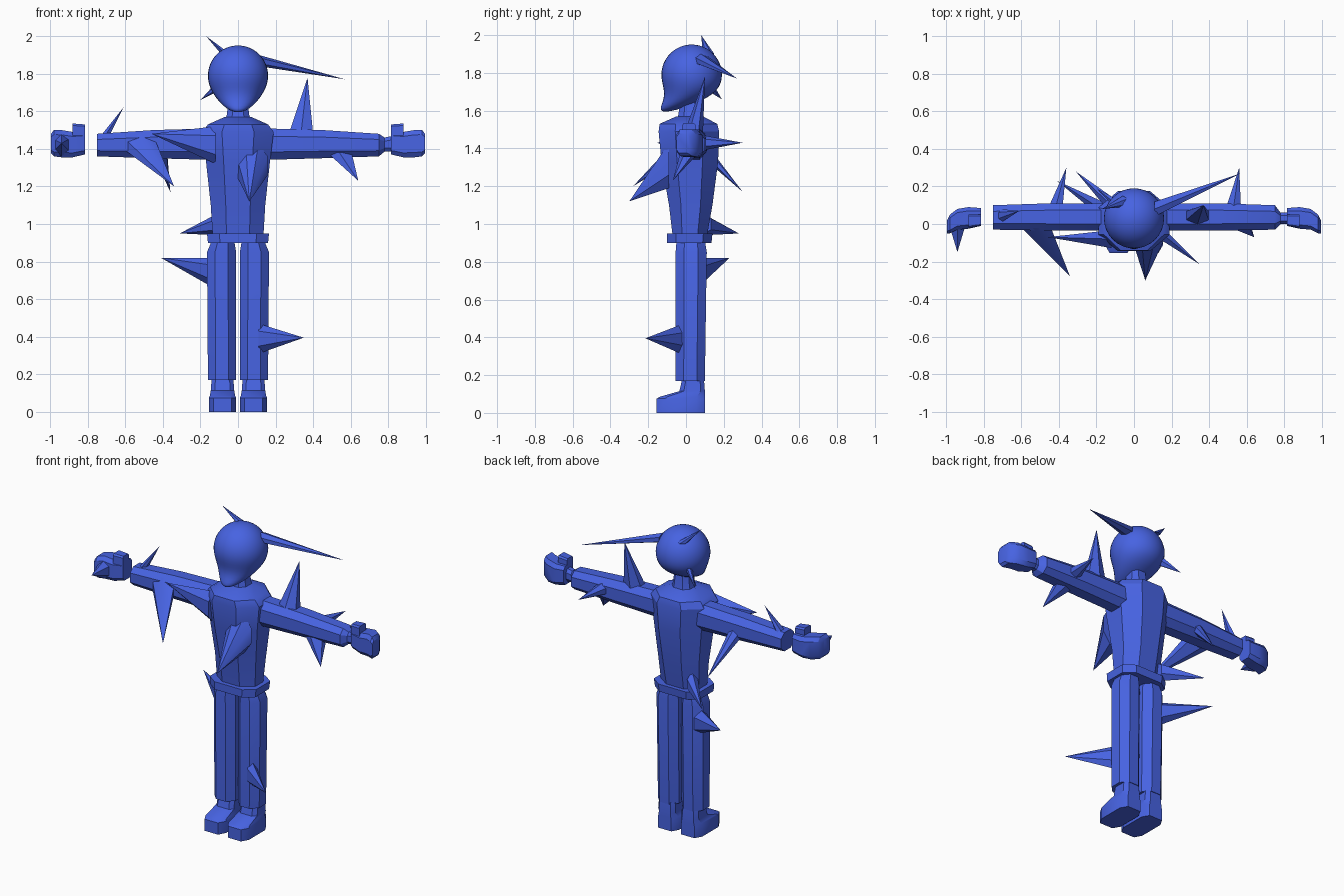
import bpy, bmesh, math
from mathutils import Vector

cube = bpy.data.objects.get("Cube")
if cube:
    bpy.data.objects.remove(cube, do_unlink=True)

blue = bpy.data.materials.new("royal blue")
blue.use_nodes = True
colour = (0.063, 0.125, 0.76, 1)
blue.diffuse_color = colour
blue.node_tree.nodes["Principled BSDF"].inputs["Base Color"].default_value = colour


def finish(name, bm, angle=30):
    bmesh.ops.recalc_face_normals(bm, faces=bm.faces[:])
    mesh = bpy.data.meshes.new(name)
    bm.to_mesh(mesh)
    bm.free()
    mesh.materials.append(blue)
    obj = bpy.data.objects.new(name, mesh)
    bpy.context.collection.objects.link(obj)
    bpy.ops.object.select_all(action='DESELECT')
    obj.select_set(True)
    bpy.context.view_layer.objects.active = obj
    bpy.ops.object.shade_smooth_by_angle(angle=math.radians(angle))
    return obj


def loft(name, axis, rings, cut=0.5, side=1):
    """Skin chamfered rectangles (position, u low, u high, v low, v high) along x or z."""
    bm = bmesh.new()
    k = 1 - cut
    outline = [(1, k), (k, 1), (-k, 1), (-1, k), (-1, -k), (-k, -1), (k, -1), (1, -k)]
    loops = []
    for pos, u0, u1, v0, v1 in rings:
        loop = []
        for a, b in outline:
            u = (u0 + u1) / 2 + a * (u1 - u0) / 2
            v = (v0 + v1) / 2 + b * (v1 - v0) / 2
            x, y, z = (pos, u, v) if axis == "x" else (u, v, pos)
            loop.append(bm.verts.new((x * side, y, z)))
        loops.append(loop)
    for low, high in zip(loops, loops[1:]):
        for i in range(len(low)):
            j = (i + 1) % len(low)
            bm.faces.new((low[i], low[j], high[j], high[i]))
    bm.faces.new(loops[0])
    bm.faces.new(loops[-1])
    return finish(name, bm)


def spike(name, base, radii, tip, sides=6):
    """Pyramid from an elliptical base (the zero radius is the base normal) to a tip."""
    bm = bmesh.new()
    u, v = [i for i in range(3) if radii[i]]
    ring = []
    for i in range(sides):
        a = math.tau * (i + 0.5) / sides
        p = Vector(base)
        p[u] += radii[u] * math.cos(a)
        p[v] += radii[v] * math.sin(a)
        ring.append(bm.verts.new(p))
    top = bm.verts.new(tip)
    for i in range(sides):
        bm.faces.new((ring[i], ring[(i + 1) % sides], top))
    bm.faces.new(ring)
    return finish(name, bm, 35)


# Head: a sphere whose underside is drawn forward into a chin
bm = bmesh.new()
r = 0.16
bmesh.ops.create_uvsphere(bm, u_segments=32, v_segments=24, radius=r)
for vert in bm.verts:
    d = max(0, -vert.co.z / r) ** 4
    vert.co += Vector((0, 0.03 - 0.14 * d, 1.79 - 0.035 * d))
finish("head", bm, 60)

# Neck, torso and belt
loft("neck", "z", [(1.54, -.075, .075, -.05, .09), (1.58, -.06, .06, -.04, .08),
                   (1.66, -.05, .05, -.03, .07)])
loft("torso", "z", [(.93, -.135, .135, -.07, .11), (1.1, -.145, .145, -.09, .14),
                    (1.33, -.17, .17, -.13, .17), (1.49, -.19, .19, -.145, .175),
                    (1.53, -.16, .16, -.14, .165), (1.57, -.07, .07, -.05, .09)], 0.55)
loft("belt", "z", [(.9, -.16, .16, -.1, .135), (.95, -.165, .165, -.1, .14)], 0.4)

for side, label in ((1, "left"), (-1, "right")):
    # Arm, with a tapered wrist only where the hand is attached
    arm = [(.1, -.035, .11, 1.34, 1.51), (.45, -.035, .11, 1.35, 1.5),
           (.75, -.03, .1, 1.36, 1.48)]
    if side > 0:
        arm += [(.78, 0, .06, 1.385, 1.46), (.83, 0, .06, 1.385, 1.47)]
    loft(label + "_arm", "x", arm, 0.5, side)
    # Hand curling forward, and thumb
    loft(label + "_hand", "x", [(.815, -.01, .085, 1.37, 1.49), (.88, -.025, .09, 1.355, 1.49),
                                (.94, -.03, .08, 1.355, 1.5), (.98, -.05, .05, 1.36, 1.5),
                                (.995, -.05, .02, 1.375, 1.48)], 0.35, side)
    loft(label + "_thumb", "x", [(.815, -.01, .05, 1.45, 1.53), (.88, -.02, .05, 1.45, 1.535)],
         0.25, side)
    # Trouser leg and shoe
    loft(label + "_leg", "z", [(.17, .01, .16, -.055, .1), (.85, .01, .165, -.055, .11),
                               (.91, .02, .14, -.05, .1)], 0.55, side)
    loft(label + "_shoe", "z", [(0, .01, .155, -.155, .1), (.075, .01, .155, -.155, .1),
                                (.085, .015, .15, -.14, .1), (.115, .02, .145, -.035, .1),
                                (.18, .025, .14, -.02, .095)], 0.35, side)

# Head spikes
spike("crown_spike", (-.06, .12, 1.9), (.03, .03, 0), (-.17, .08, 2.0))
spike("temple_spike", (.11, .08, 1.87), (0, .045, .03), (.57, .27, 1.77))
spike("nape_spike", (-.1, .11, 1.74), (0, .03, .03), (-.2, .19, 1.66))

# Torso spikes
spike("chest_spike", (.075, -.09, 1.31), (.09, 0, .13), (.06, -.3, 1.12), 8)
spike("shoulder_spike", (-.12, -.08, 1.42), (0, .055, .1), (-.46, -.07, 1.48))
spike("hip_spike", (-.1, .08, 1.0), (0, .06, .06), (-.31, .28, .95))

# Left arm spikes
spike("left_arm_top_spike", (.335, .04, 1.48), (.075, .05, 0), (.37, .1, 1.78))
spike("left_arm_lower_spike", (.54, .02, 1.38), (.075, .05, 0), (.64, -.07, 1.23))
spike("left_arm_back_spike", (.53, .09, 1.43), (.045, 0, .04), (.56, .3, 1.43))

# Right arm and hand spikes
spike("right_arm_front_spike", (-.52, -.02, 1.42), (.09, 0, .06), (-.34, -.28, 1.2))
spike("right_arm_back_spike", (-.42, .08, 1.41), (.045, 0, .05), (-.36, .3, 1.17))
spike("right_wrist_spike", (-.72, .04, 1.45), (.03, .04, 0), (-.61, .07, 1.62))
spike("right_hand_spike", (-.94, -.02, 1.42), (.045, 0, .06), (-.94, -.15, 1.43))

# Leg spikes
spike("left_shin_spike", (.11, -.02, .39), (0, .05, .08), (.35, -.215, .395))
spike("right_thigh_spike", (-.13, .05, .74), (0, .06, .08), (-.41, .23, .82))
